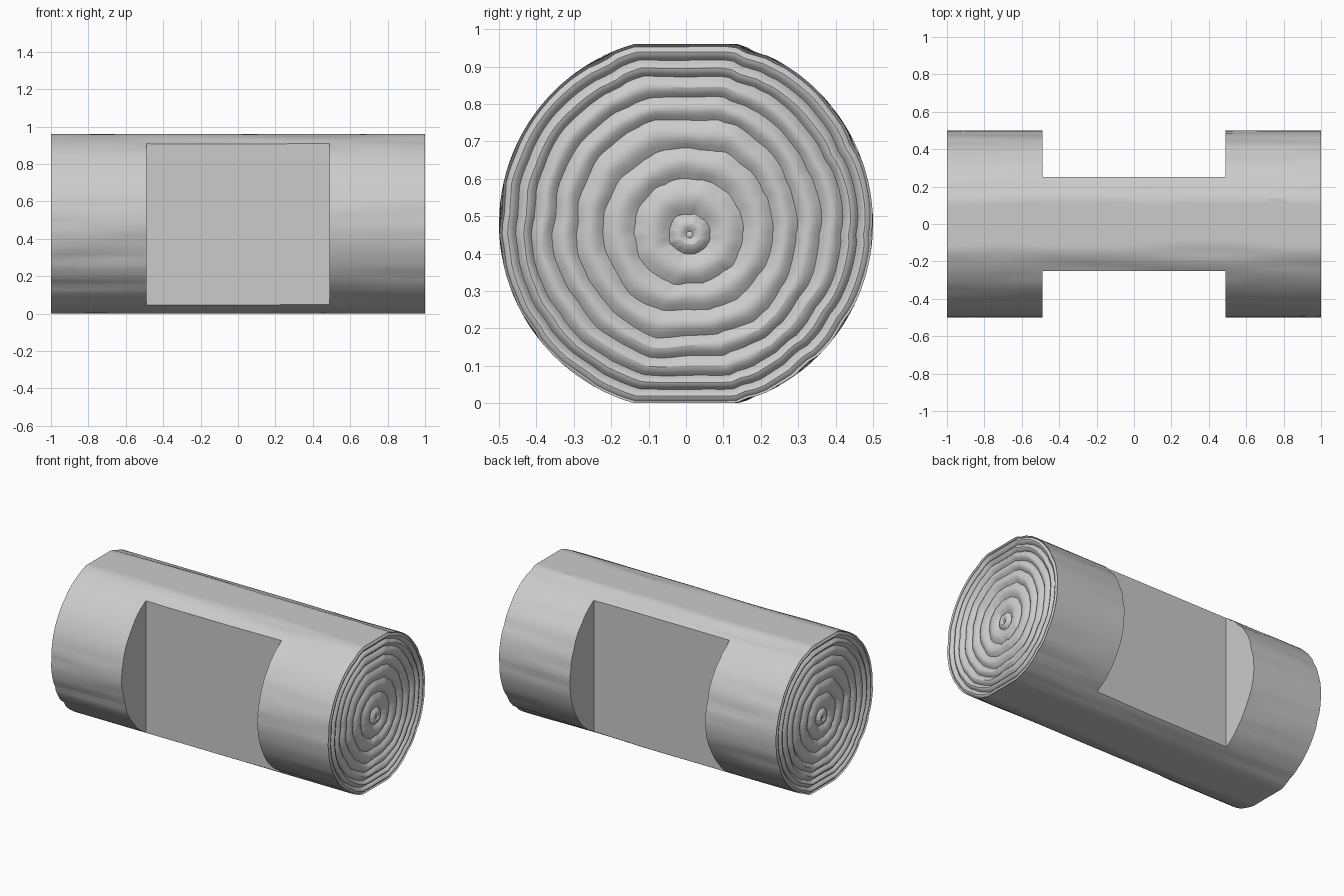
import bpy, bmesh, math
from mathutils import Vector, noise

RADIUS, HALF, TOP = 0.5, 1.0, 0.96
SEGS, STATIONS = 112, 25
GROOVES = [0, 0.11, 0.29, 0.45, 0.6, 0.72, 0.83, 0.915, 1]   # growth ring limits

old = bpy.data.objects.get("Cube")
if old:
    bpy.data.objects.remove(old, do_unlink=True)

wood = bpy.data.materials.new("grey_wood")
wood.use_nodes = True
GREY = (0.6, 0.6, 0.6, 1)
wood.diffuse_color = GREY
wood.node_tree.nodes["Principled BSDF"].inputs["Base Color"].default_value = GREY


def outline(x, a):
    """Rough round section, planed flat at the top and bottom."""
    c, s = math.cos(a), math.sin(a)
    bark = noise.noise(Vector((x * 1.3, c * 7, s * 7)))
    r = RADIUS - 0.014 * max(0, bark)
    return r * c, min(TOP, max(0, TOP / 2 + r * s))


def cap_point(side, t, u, a):
    """Point on an end face: t is the distance out, u the place within a ring."""
    y, z = outline(side * HALF, a)
    wobble = noise.noise(Vector((math.cos(a) * 3, math.sin(a) * 3, t * 4 + side)))
    w = t + 0.025 * wobble * math.sin(math.pi * t)
    depth = 0.018 * (1 - math.sin(math.pi * u)) if t < 1 else 0
    return (side * (HALF - depth), 0.01 + (y - 0.01) * w, 0.45 + (z - 0.45) * w)


def cap_rows(side):
    rows = []
    for lo, hi in zip(GROOVES, GROOVES[1:]):
        for k in range(1, 7):
            u = k / 6
            t = lo + (hi - lo) * u
            rows.append((t, u))
    return [[cap_point(side, t, u, 2 * math.pi * i / SEGS) for i in range(SEGS)]
            for t, u in rows]


# Log skin: one end face, the bark, then the other end face
rows = cap_rows(-1)
for j in range(1, STATIONS - 1):
    x = -HALF + 2 * HALF * j / (STATIONS - 1)
    rows.append([(x, *outline(x, 2 * math.pi * i / SEGS)) for i in range(SEGS)])
rows += reversed(cap_rows(1))

bm = bmesh.new()
loops = [[bm.verts.new(p) for p in row] for row in rows]
for a, b in zip(loops, loops[1:]):
    for i in range(SEGS):
        n = (i + 1) % SEGS
        bm.faces.new((a[i], a[n], b[n], b[i]))
for side, loop in ((-1, loops[0]), (1, loops[-1])):
    mid = bm.verts.new((side * (HALF - 0.004), 0.01, 0.45))
    for i in range(SEGS):
        bm.faces.new((loop[i], loop[(i + 1) % SEGS], mid))
bmesh.ops.recalc_face_normals(bm, faces=bm.faces)
mesh = bpy.data.meshes.new("log")
bm.to_mesh(mesh)
bm.free()
mesh.materials.append(wood)
log = bpy.data.objects.new("log", mesh)
bpy.context.collection.objects.link(log)
bpy.context.view_layer.objects.active = log
log.select_set(True)

# Square notches sawn into the front and back
for side, name in ((-1, "front_notch"), (1, "back_notch")):
    bpy.ops.mesh.primitive_cube_add(size=1, location=(0, side * 0.5, TOP / 2))
    cutter = bpy.context.object
    cutter.name = name
    cutter.scale = (0.98, 0.5, 1.4)
    cutter.data.materials.append(wood)
    cutter.hide_render = True
    bpy.context.view_layer.update()
    mod = log.modifiers.new(name, 'BOOLEAN')
    mod.operation, mod.solver, mod.object = 'DIFFERENCE', 'EXACT', cutter
    bpy.context.view_layer.objects.active = log
    bpy.ops.object.modifier_apply(modifier=name)
    bpy.data.objects.remove(cutter, do_unlink=True)

log.select_set(True)
bpy.ops.object.shade_smooth_by_angle(angle=math.radians(30))
